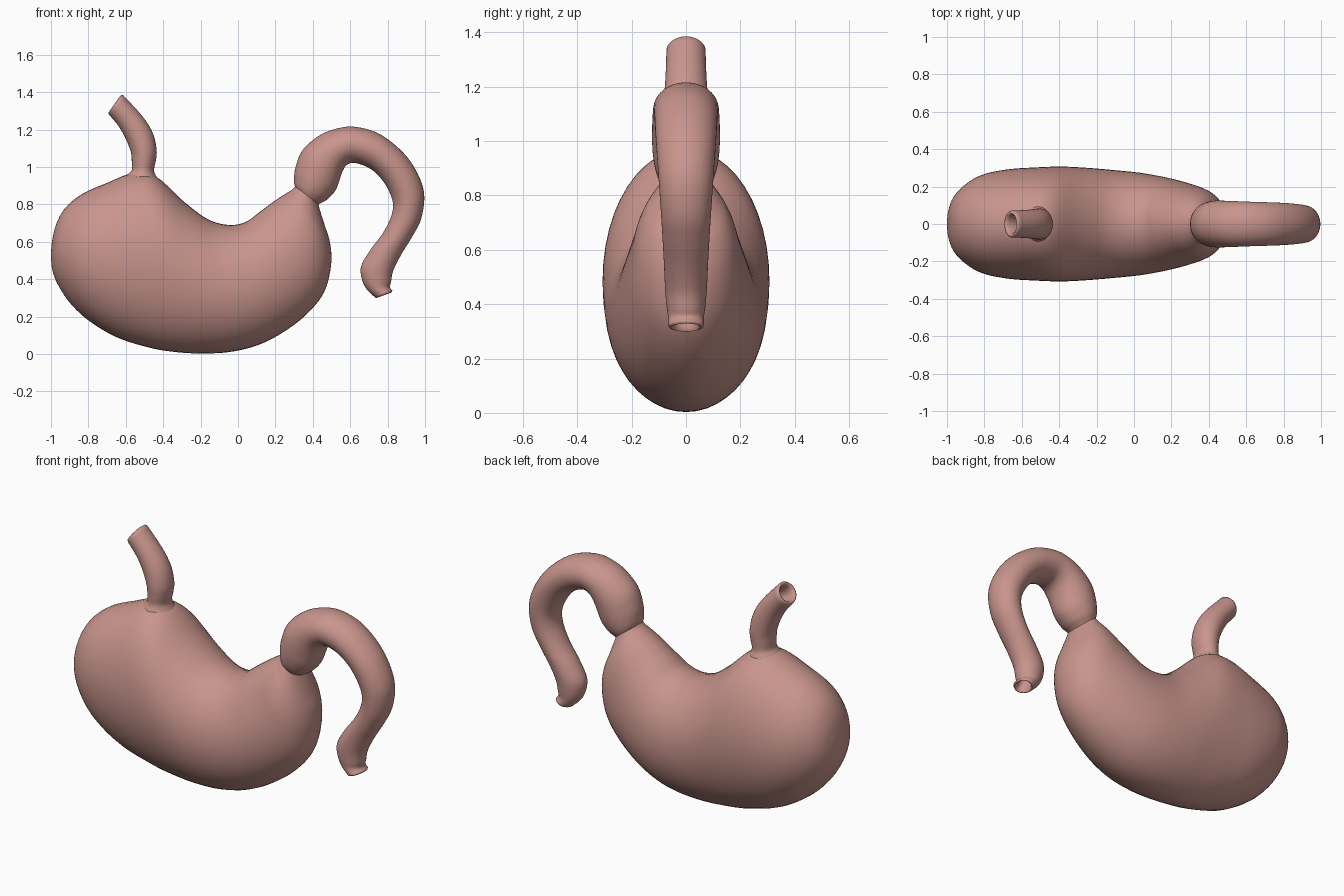
import bpy, bmesh, math
from mathutils import Vector

SIDES, STEPS = 48, 5

pink = bpy.data.materials.new("flesh pink")
pink.diffuse_color = (0.58, 0.30, 0.265, 1)


def smooth_rows(rows):
    """Catmull-Rom interpolation of section rows."""
    out = []
    for i in range(len(rows) - 1):
        p0, p1, p2 = rows[max(i - 1, 0)], rows[i], rows[i + 1]
        p3 = rows[min(i + 2, len(rows) - 1)]
        for s in range(STEPS):
            t = s / STEPS
            out.append([0.5 * (2 * b + (c - a) * t + (2 * a - 5 * b + 4 * c - d) * t * t
                               + (3 * b - a - 3 * c + d) * t ** 3)
                        for a, b, c, d in zip(p0, p1, p2, p3)])
    out.append(list(rows[-1]))
    return out


def loft(name, rows, open_end=False):
    """Skin elliptical sections; row = one edge (x, z), other edge (x, z), half depth in y."""
    secs = []
    for ax, az, bx, bz, w in smooth_rows(rows):
        a, b = Vector((ax, 0, az)), Vector((bx, 0, bz))
        secs.append(((a + b) / 2, (a - b) / 2, w))
    if open_end:  # rounded lip, then a short blind bore
        c, r, w = secs[-1]
        d = (c - secs[-4][0])
        d = (d - r * (d.dot(r) / r.length_squared)).normalized()
        for k, push in ((0.93, 0.007), (0.84, 0.009), (0.74, 0.004), (0.66, -0.01),
                        (0.62, -0.04), (0.60, -0.09)):
            secs.append((c + d * push, r * k, w * k))
    bm = bmesh.new()
    rings = []
    for c, r, w in secs:
        rings.append([bm.verts.new(c + r * math.cos(t) + Vector((0, w * math.sin(t), 0)))
                      for t in (2 * math.pi * k / SIDES for k in range(SIDES))])
    for p, q in zip(rings, rings[1:]):
        for k in range(SIDES):
            n = (k + 1) % SIDES
            bm.faces.new((p[k], p[n], q[n], q[k]))
    bm.faces.new(rings[0][::-1])
    bm.faces.new(rings[-1])
    bmesh.ops.recalc_face_normals(bm, faces=bm.faces)
    me = bpy.data.meshes.new(name)
    bm.to_mesh(me)
    bm.free()
    me.materials.append(pink)
    ob = bpy.data.objects.new(name, me)
    bpy.context.collection.objects.link(ob)
    bpy.ops.object.select_all(action='DESELECT')
    ob.select_set(True)
    bpy.context.view_layer.objects.active = ob
    bpy.ops.object.shade_smooth_by_angle(angle=math.radians(60))


# bean-shaped stomach sac: upper curve, lower curve, half depth
loft("stomach_body", [
    (-1.0, .54, -1.0, .52, .008), (-.993, .61, -.993, .45, .07), (-.97, .70, -.965, .375, .14),
    (-.92, .785, -.90, .275, .205), (-.83, .857, -.80, .18, .262), (-.70, .915, -.65, .09, .292),
    (-.56, .968, -.47, .033, .303), (-.44, .95, -.33, .01, .307), (-.29, .815, -.20, .003, .30),
    (-.16, .72, -.05, .01, .288), (-.05, .69, .10, .045, .275), (.04, .705, .24, .115, .255),
    (.11, .755, .37, .215, .23), (.17, .80, .46, .33, .205), (.22, .835, .497, .47, .182),
    (.26, .86, .493, .59, .153), (.29, .88, .46, .70, .118), (.308, .897, .43, .80, .09),
    (.325, .925, .43, .85, .07),
])

# curled outlet tube: outer edge, inner edge, half depth
loft("duodenum_tube", [
    (.315, .875, .415, .79, .08), (.302, .905, .44, .805, .094), (.300, .94, .475, .825, .108),
    (.308, 1.0, .518, .87, .12), (.345, 1.09, .54, .92, .125), (.43, 1.165, .555, .967, .124),
    (.52, 1.203, .577, 1.006, .122), (.62, 1.215, .617, 1.022, .119), (.75, 1.18, .69, 1.0, .116),
    (.87, 1.09, .75, .955, .112), (.95, .985, .80, .885, .106), (.995, .86, .828, .81, .099),
    (.98, .725, .82, .74, .092), (.93, .625, .777, .65, .086), (.872, .53, .71, .56, .081),
    (.83, .445, .66, .475, .077), (.818, .385, .66, .41, .072), (.812, .357, .685, .35, .066),
    (.825, .34, .73, .305, .066),
], open_end=True)

# inlet tube with flared foot: left edge, right edge, half depth
loft("oesophagus_tube", [
    (-.63, .91, -.39, .885, .12), (-.59, .958, -.43, .94, .092), (-.568, .985, -.449, .98, .078),
    (-.568, 1.03, -.440, 1.03, .08), (-.573, 1.08, -.435, 1.09, .083), (-.60, 1.15, -.455, 1.18, .08),
    (-.64, 1.22, -.51, 1.27, .075), (-.69, 1.28, -.615, 1.385, .072),
], open_end=True)
